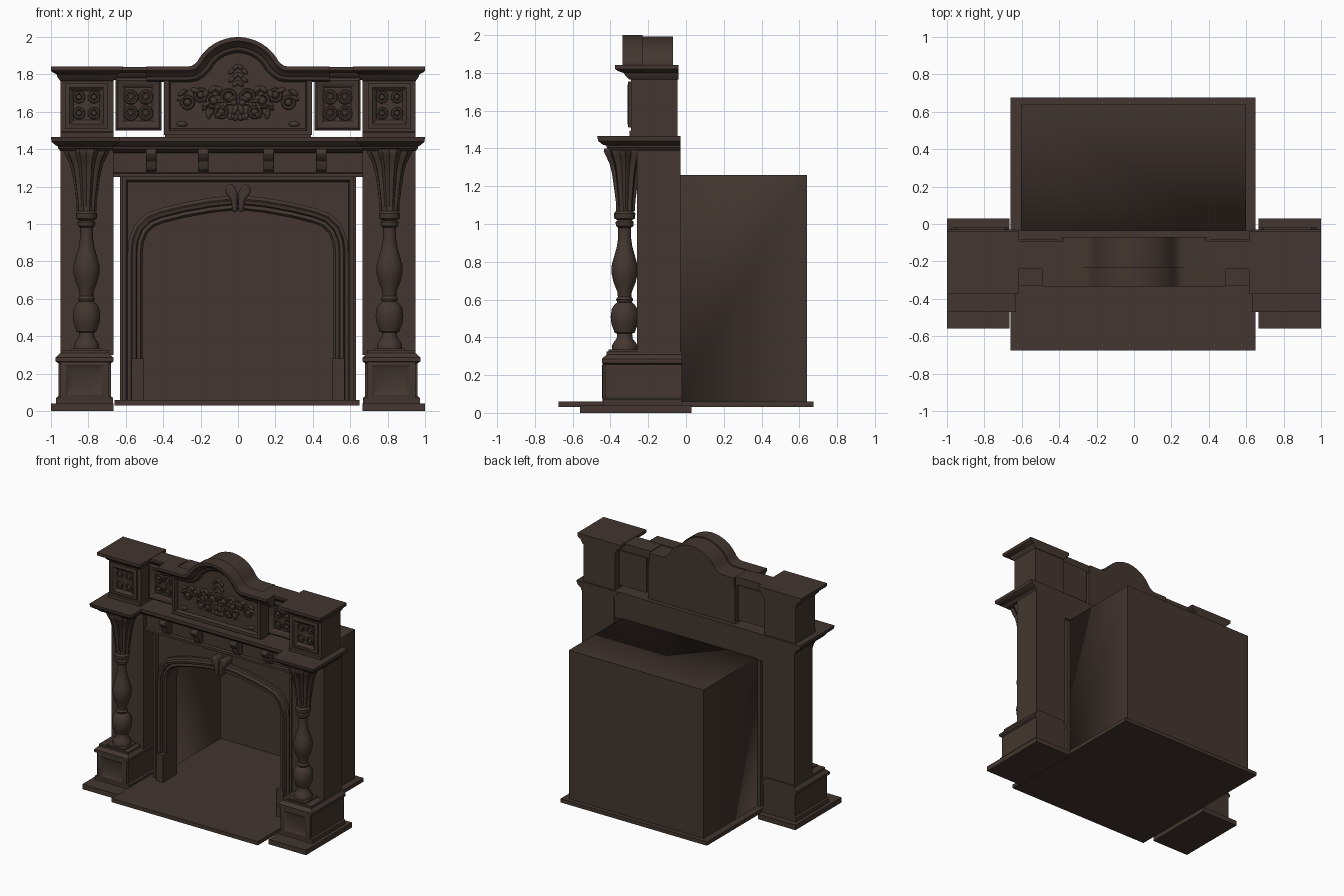
import bpy, bmesh, math, random
from mathutils import Matrix, Vector

if "Cube" in bpy.data.objects:
    bpy.data.objects.remove(bpy.data.objects["Cube"])

random.seed(4)
wood = bpy.data.materials.new("dark_walnut")
wood.diffuse_color = (0.056, 0.037, 0.029, 1)
wood.use_nodes = True
wood.node_tree.nodes["Principled BSDF"].inputs["Base Color"].default_value = wood.diffuse_color


def finish(bm, name, mirror=False, bevel=0):
    bmesh.ops.recalc_face_normals(bm, faces=bm.faces[:])
    me = bpy.data.meshes.new(name)
    bm.to_mesh(me)
    bm.free()
    me.materials.append(wood)
    ob = bpy.data.objects.new(name, me)
    bpy.context.collection.objects.link(ob)
    if mirror:
        ob.modifiers.new("mirror", 'MIRROR')
    if bevel:
        b = ob.modifiers.new("bevel", 'BEVEL')
        b.width, b.segments = bevel, 2
    return ob


def loft(bm, rings, closed=True, caps=True):
    """Skin a list of equal-length point rings."""
    vs = [[bm.verts.new(p) for p in r] for r in rings]
    n = len(vs[0])
    for a, b in zip(vs, vs[1:]):
        for i in range(n):
            bm.faces.new((a[i], a[(i + 1) % n], b[(i + 1) % n], b[i]))
    if caps:
        bm.faces.new(vs[0])
        bm.faces.new(vs[-1])


def stack(name, x0, x1, y0, y1, rings, mirror=False):
    """Moulded block: rings of (z, side growth, front growth), flat at the back."""
    bm = bmesh.new()
    loft(bm, [[(x0 - g, y0 - f, z), (x1 + g, y0 - f, z), (x1 + g, y1, z), (x0 - g, y1, z)]
              for z, g, f in rings])
    return finish(bm, name, mirror)


def box(name, x0, x1, y0, y1, z0, z1, mirror=False):
    return stack(name, x0, x1, y0, y1, [(z0, 0, 0), (z1, 0, 0)], mirror)


def panel(name, x0, x1, z0, z1, rings, mirror=False):
    """Framed panel facing the front: rings of (inset, y)."""
    bm = bmesh.new()
    loft(bm, [[(x0 + i, y, z0 + i), (x1 - i, y, z0 + i), (x1 - i, y, z1 - i), (x0 + i, y, z1 - i)]
              for i, y in rings])
    return finish(bm, name, mirror)


def prism(name, pts, y0, y1, mirror=False, bevel=0):
    bm = bmesh.new()
    loft(bm, [[(x, y, z) for x, z in pts] for y in (y0, y1)])
    return finish(bm, name, mirror, bevel)


def offset(path, d):
    out = []
    for i, p in enumerate(path):
        ns = []
        for a, b in ((i - 1, i), (i, i + 1)):
            if a >= 0 and b < len(path):
                t = (Vector(path[b]) - Vector(path[a])).normalized()
                ns.append(Vector((-t.y, t.x)))
        n = ns[0] if len(ns) == 1 else (ns[0] + ns[1]) / (1 + ns[0].dot(ns[1]))
        out.append((p[0] + n.x * d, p[1] + n.y * d))
    return out


def moulding(name, path, section, back):
    """Sweep a moulding of (offset, y front) points along an xz path."""
    bm = bmesh.new()
    sec = [(section[0][0], back)] + section + [(section[-1][0], back)]
    lines = [[(p[0], y, p[1]) for p in offset(path, d)] for d, y in sec]
    loft(bm, [[l[i] for l in lines] for i in range(len(path))])
    return finish(bm, name)


def lathe(name, prof, x, y, flutes=0, depth=0.0, seg=40):
    bm = bmesh.new()
    loft(bm, [[(x + r * (1 + depth * math.cos(flutes * a)) * math.cos(a),
                y + r * (1 + depth * math.cos(flutes * a)) * math.sin(a), z)
               for a in [2 * math.pi * k / seg for k in range(seg)]] for z, r in prof])
    return finish(bm, name, True)


def dome(bm, x, y, z, rx, rz, ry, rot=0.0):
    m = Matrix.Translation((x, y, z)) @ Matrix.Rotation(rot, 4, 'Y') @ Matrix.Diagonal((rx, ry, rz, 1))
    bmesh.ops.create_uvsphere(bm, u_segments=12, v_segments=8, radius=1, matrix=m)


def ring(bm, x, y, z, R, r, n=18, k=6):
    rings = []
    for i in range(n + 1):
        a = 2 * math.pi * i / n
        rings.append([(x + (R + r * math.cos(b)) * math.cos(a), y + r * math.sin(b),
                       z + (R + r * math.cos(b)) * math.sin(a))
                      for b in [2 * math.pi * j / k for j in range(k)]])
    loft(bm, rings, caps=False)
    bmesh.ops.remove_doubles(bm, verts=bm.verts[:], dist=1e-5)


def both(half):
    return half + [(-x, z) for x, z in reversed(half) if x < -1e-6]


# Hearth and firebox (open at the front)
box("hearth_slab", -0.66, 0.65, -0.675, 0.675, 0.03, 0.06)
bm = bmesh.new()
loft(bm, [[(-0.605, y, 0.05), (0.6, y, 0.05), (0.6, y, 1.26), (-0.605, y, 1.26)] for y in (-0.06, 0.64)])
bm.faces.ensure_lookup_table()
bmesh.ops.delete(bm, geom=[f for f in bm.faces if f.calc_center_median().y < -0.05], context='FACES')
fb = finish(bm, "firebox")
fb.modifiers.new("wall", 'SOLIDIFY').thickness = 0.008

# Surround with arched opening
arch = both([(-0.51, 0.06), (-0.51, 0.84), (-0.505, 0.90), (-0.485, 0.95), (-0.45, 0.985),
             (-0.40, 1.005), (-0.28, 1.035), (-0.14, 1.06), (0, 1.075)])
prism("surround", [(-0.63, 0.06), (-0.63, 1.26), (0.63, 1.26), (0.63, 0.06)] + arch[::-1], -0.17, -0.05)
moulding("arch_moulding", arch, [(0, -0.185), (0.012, -0.2), (0.03, -0.195), (0.036, -0.215),
                                 (0.055, -0.22), (0.062, -0.195), (0.08, -0.19)], -0.16)
moulding("surround_border", [(-0.59, 0.06), (-0.59, 1.225), (0.59, 1.225), (0.59, 0.06)],
         [(0, -0.18), (0.01, -0.2), (0.03, -0.2)], -0.16)
box("jamb_plinth", 0.505, 0.57, -0.235, -0.15, 0.06, 0.28, True)
prism("keystone_lobe", [(0.004, 1.06), (0.03, 1.065), (0.038, 1.13), (0.066, 1.16), (0.07, 1.195),
                        (0.045, 1.215), (0.02, 1.205), (0.004, 1.17)], -0.26, -0.16, True, 0.012)

# Lintel, middle shelf and corbels
stack("lintel", -0.67, 0.67, -0.22, -0.035, [(1.25, 0, 0.02), (1.27, 0, 0.02), (1.275, 0, 0), (1.42, 0, 0)])
stack("middle_shelf", -0.67, 0.67, -0.24, -0.035, [(1.38, 0, 0), (1.40, 0, 0.04), (1.415, 0, 0.045),
                                                   (1.42, 0, 0.07), (1.44, 0, 0.09), (1.465, 0, 0.09)])
for x in (-0.465, -0.185, 0.165, 0.445):
    bm = bmesh.new()
    prof = [(-0.2, 1.40), (-0.3, 1.40), (-0.31, 1.38), (-0.3, 1.355), (-0.275, 1.335),
            (-0.27, 1.31), (-0.26, 1.29), (-0.24, 1.28), (-0.2, 1.285)]
    loft(bm, [[(xx, y, z) for y, z in prof] for xx in (x - 0.028, x + 0.028)])
    finish(bm, "corbel", bevel=0.004)

# Side piers: base plate, pedestal, pilaster
box("base_plate", 0.665, 1.0, -0.56, 0.03, 0, 0.04, True)
stack("pedestal", 0.68, 0.96, -0.42, -0.02, [(0.035, 0.012, 0.02), (0.07, 0.012, 0.02), (0.08, 0, 0.01), (0.255, 0, 0.01),
      (0.265, 0.015, 0.025), (0.285, 0.015, 0.025), (0.31, -0.01, 0), (0.325, -0.01, 0)], True)
panel("pedestal_panel", 0.69, 0.95, 0.055, 0.275, [(0, -0.40), (0, -0.44), (0.03, -0.445), (0.055, -0.431)], True)
box("column_plinth", 0.73, 0.89, -0.41, -0.25, 0.31, 0.335, True)
box("pilaster", 0.665, 0.95, -0.26, -0.03, 0.3, 1.42, True)

# Turned columns with fluted flaring capitals
lathe("column", [(0.33, 0.068), (0.355, 0.068), (0.37, 0.06), (0.395, 0.042), (0.42, 0.04), (0.425, 0.054),
                 (0.44, 0.058), (0.47, 0.07), (0.51, 0.074), (0.55, 0.068), (0.575, 0.052), (0.585, 0.038),
                 (0.60, 0.046), (0.615, 0.036), (0.64, 0.038), (0.69, 0.058), (0.74, 0.07), (0.78, 0.069),
                 (0.83, 0.055), (0.88, 0.041), (0.93, 0.034), (0.98, 0.034), (0.99, 0.046), (1.01, 0.048),
                 (1.02, 0.038), (1.03, 0.055), (1.055, 0.057), (1.07, 0.045), (1.09, 0.045)], 0.81, -0.325)
lathe("fluted_capital", [(1.07, 0.048), (1.12, 0.05), (1.2, 0.06), (1.27, 0.07), (1.32, 0.082),
                         (1.36, 0.1), (1.385, 0.112), (1.40, 0.108)], 0.81, -0.32, 10, 0.09, 60)
stack("column_shelf", 0.68, 0.95, -0.40, -0.03, [(1.39, 0, 0), (1.405, 0.012, 0.02), (1.415, 0.012, 0.02),
      (1.42, 0.025, 0.04), (1.44, 0.047, 0.065), (1.465, 0.05, 0.07)], True)

# Upper corner blocks
stack("corner_block", 0.665, 0.95, -0.29, -0.045, [(1.46, 0, 0.01), (1.49, 0, 0.01), (1.495, 0, 0), (1.78, 0, 0)], True)
panel("corner_panel", 0.695, 0.925, 1.51, 1.755, [(0, -0.27), (0, -0.305), (0.025, -0.31), (0.045, -0.292)], True)
stack("corner_cornice", 0.665, 0.95, -0.30, -0.04, [(1.765, 0, 0), (1.785, 0.015, 0.02), (1.80, 0.02, 0.03),
      (1.81, 0.04, 0.06), (1.82, 0.05, 0.075), (1.843, 0.05, 0.075)], True)

# Small frieze panels and rosettes
panel("small_panel", 0.41, 0.655, 1.50, 1.78, [(0, -0.08), (0, -0.205), (0.012, -0.215), (0.03, -0.21), (0.05, -0.192)], True)
stack("small_cornice", 0.38, 0.67, -0.18, -0.09, [(1.77, 0, 0), (1.79, 0, 0.03), (1.81, 0, 0.04), (1.82, 0, 0.06), (1.84, 0, 0.06)], True)
bm = bmesh.new()
for cx, y, R in ((0.533, -0.195, 0.031), (0.81, -0.293, 0.024)):
    for sx in (-1, 1):
        for sz in (-1, 1):
            x, z = cx + sx * 0.04, 1.635 + sz * 0.043
            ring(bm, x, y, z, R, 0.009)
            dome(bm, x, y, z, 0.014, 0.014, 0.012)
finish(bm, "rosettes", True)

# Central arched panel with its cornice
arc = [(0.175 * math.cos(math.radians(a)), 1.752 + 0.175 * math.sin(math.radians(a))) for a in range(154, 89, -8)]
hump = both([(-0.26, 1.77), (-0.22, 1.778), (-0.188, 1.798)] + arc[:-1] + [(0, 1.928)])
prism("central_panel", [(-0.39, 1.465), (-0.39, 1.77)] + hump + [(0.39, 1.77), (0.39, 1.465)], -0.255, -0.07)
moulding("panel_border", [(0.365, 1.78), (0.365, 1.505), (-0.365, 1.505), (-0.365, 1.78)],
         [(-0.005, -0.26), (0.005, -0.28), (0.03, -0.28)], -0.24)
moulding("arched_cornice", [(-0.49, 1.77)] + hump + [(0.49, 1.77)],
         [(-0.012, -0.27), (0, -0.285), (0.018, -0.29), (0.022, -0.305), (0.045, -0.325), (0.05, -0.335),
          (0.072, -0.335)], -0.23)
moulding("arched_cornice_back", [(-0.38, 1.77)] + hump + [(0.38, 1.77)], [(0, -0.24), (0.064, -0.24)], -0.07)

# Carved fruit and leaf relief
bm = bmesh.new()
for x, z, R in ((0.05, 1.68, 0.036), (0.13, 1.66, 0.034), (0.2, 1.69, 0.03), (0.27, 1.65, 0.03), (0.09, 1.6, 0.03)):
    ring(bm, x, -0.256, z, R, 0.01)
    dome(bm, x, -0.256, z, R * 0.6, R * 0.6, 0.016)
for i in range(26):
    x = random.uniform(0.01, 0.32)
    z = random.uniform(1.56 + x * 0.1, 1.74 - x * 0.05)
    dome(bm, x, -0.256, z, random.uniform(0.016, 0.03), random.uniform(0.009, 0.016), 0.015, random.uniform(0, 3))
for i in range(5):
    dome(bm, 0.012 + 0.022 * (i % 2), -0.256, 1.75 + 0.022 * i, 0.022, 0.012, 0.014, 0.7)
dome(bm, 0.3, -0.256, 1.535, 0.03, 0.015, 0.014)
finish(bm, "carved_relief", True)

# Smooth curved parts, keep edges crisp
for ob in bpy.context.collection.objects:
    ob.select_set(True)
    bpy.context.view_layer.objects.active = ob
bpy.ops.object.shade_smooth_by_angle(angle=math.radians(32))
